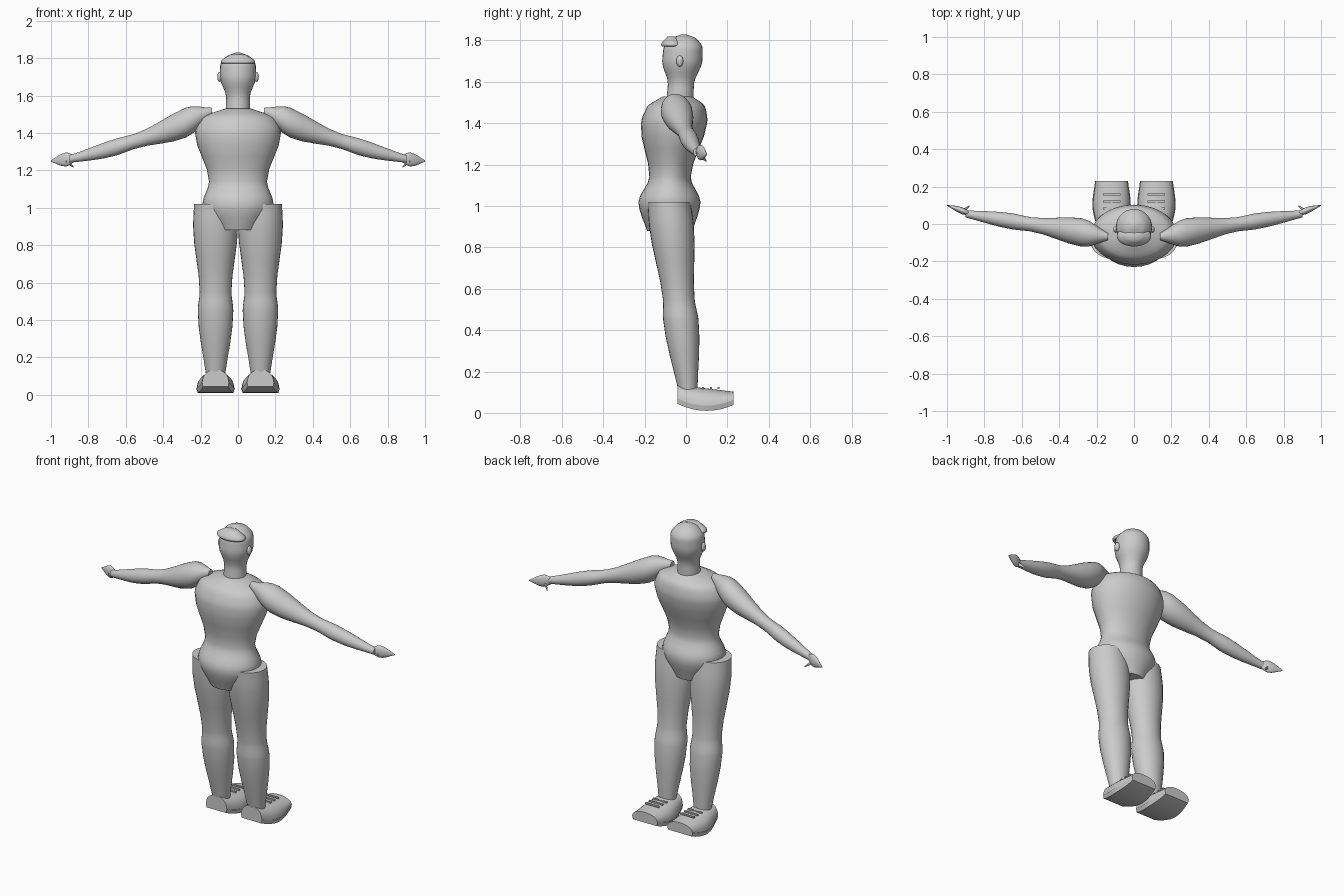
import bpy, bmesh, math
from mathutils import Matrix, Vector

cube = bpy.data.objects.get("Cube")
if cube:
    bpy.data.objects.remove(cube, do_unlink=True)

X, Y, Z = Matrix.Identity(3)
SHADE = (0.6, 0.6, 0.6, 1)
grey = bpy.data.materials.new("plain_grey")
grey.use_nodes = True
grey.diffuse_color = SHADE
grey.node_tree.nodes["Principled BSDF"].inputs["Base Color"].default_value = SHADE


def finish(name, bm, crease):
    """Turn the bmesh into a shaded object, keeping edges above the crease angle sharp."""
    bmesh.ops.recalc_face_normals(bm, faces=bm.faces)
    mesh = bpy.data.meshes.new(name)
    bm.to_mesh(mesh)
    bm.free()
    mesh.materials.append(grey)
    obj = bpy.data.objects.new(name, mesh)
    bpy.context.collection.objects.link(obj)
    bpy.ops.object.select_all(action='DESELECT')
    obj.select_set(True)
    bpy.context.view_layer.objects.active = obj
    bpy.ops.object.shade_smooth_by_angle(angle=math.radians(crease))


def skin(name, sections, crease=40):
    """Bridge equally long point rings and cap both ends."""
    bm = bmesh.new()
    rings = [[bm.verts.new(point) for point in section] for section in sections]
    for lower, upper in zip(rings, rings[1:]):
        for i in range(len(lower)):
            bm.faces.new((lower[i - 1], lower[i], upper[i], upper[i - 1]))
    bm.faces.new(rings[0])
    bm.faces.new(rings[-1])
    finish(name, bm, crease)


def primitive(name, create, location, scale, **options):
    bm = bmesh.new()
    placement = Matrix.LocRotScale(Vector(location), None, Vector(scale))
    create(bm, matrix=placement, **options)
    finish(name, bm, crease=40)


def slopes(places, values):
    """Tangents that follow the keys without overshooting them."""
    steps = [(values[i + 1] - values[i]) / (places[i + 1] - places[i])
             for i in range(len(places) - 1)]
    inner = [2 * a * b / (a + b) if a * b > 0 else 0 for a, b in zip(steps, steps[1:])]
    return [steps[0], *inner, steps[-1]]


def smooth(keys, steps=4):
    """Yield (place, first size, last size) along a smooth curve through the keys."""
    places, *columns = zip(*keys)
    tangents = [slopes(places, column) for column in columns]
    for i in range(len(places) - 1):
        span = places[i + 1] - places[i]
        last = i == len(places) - 2
        for step in range(steps + last):
            t = step / steps
            ease = t * t * (3 - 2 * t)
            sizes = [column[i] + (column[i + 1] - column[i]) * ease
                     + span * t * (1 - t) * ((1 - t) * slope[i] - t * slope[i + 1])
                     for column, slope in zip(columns, tangents)]
            yield places[i] + span * t, sizes[0], sizes[-1]


def tube(name, keys, path, wide=X, deep=Y, ratio=1, crease=50, sides=28):
    """Elliptical tube: the keys give its size, the path its centre line."""
    turns = [math.tau * i / sides for i in range(sides)]
    skin(name, [[Vector(path(place)) + wide * a * math.cos(turn) + deep * b * ratio * math.sin(turn)
                 for turn in turns] for place, a, b in smooth(keys)], crease)


# Torso from hips to collar: height, half width, half depth
torso = [(0.88, 0.11, 0.11), (1.02, 0.19, 0.15), (1.14, 0.155, 0.1),
         (1.4, 0.23, 0.16), (1.48, 0.2, 0.14), (1.53, 0.07, 0.07)]
tube("torso", torso, lambda z: (0, 0.14 * (z - 1) ** 2 - 0.08, z), crease=30)

# Head with neck, and the hair tuft over the forehead
head = [(1.52, 0.065), (1.59, 0.063), (1.7, 0.097), (1.76, 0.095), (1.81, 0.06), (1.83, 0.01)]
tube("head", head, lambda z: (0, 0.06 * z - 0.12, z), crease=60)
hair = [(1.77, 0.085), (1.78, 0.092), (1.82, 0.04)]
tube("hair", hair, lambda z: (0, -0.065, z), ratio=0.6)

# Limb sizes along their length
leg = [(1.02, 0.115), (0.9, 0.12), (0.55, 0.085), (0.45, 0.095), (0.1, 0.05)]
arm = [(0.14, 0.02), (0.28, 0.08), (0.55, 0.04), (0.65, 0.045), (0.9, 0.02)]
hand = [(0.88, 0.02), (0.92, 0.037), (1, 0.004)]
thumb = [(0.88, 0.004), (0.92, 0.014)]
shoe = [(-0.04, 0.07), (0.1, 0.1), (0.23, 0.085)]
FOOT_X = 0.12


def sole_base(y):
    return 0.01 + 1.7 * (y - 0.1) ** 2


def upper_section(x, y, width, sides=16):
    """Domed cross-section of the shoe, lower towards the toe."""
    base = sole_base(y) + 0.02
    height = 0.13 - 0.12 * y - base
    arc = [math.pi * i / sides for i in range(sides + 1)]
    return [(x + width * math.cos(a), y, base + height * max(math.sin(a), 0) ** 0.8) for a in arc]


def sole_section(x, y, width):
    base = sole_base(y)
    top = base + 0.025
    return [(x - width, y, top), (x + width, y, top),
            (x + 0.93 * width, y, base), (x - 0.93 * width, y, base)]


for label, side in (("left", 1), ("right", -1)):
    foot = side * FOOT_X
    tube(label + "_leg", leg, lambda z: (foot, 0.02 - 0.1 * z, z), ratio=0.9)
    # Arm, hand and thumb run outwards along x
    tube(label + "_arm", arm, lambda x: (side * x, 0.16 * x - 0.09, 1.58 - 0.49 * x + 0.15 * x * x),
         wide=Z, ratio=0.95)
    tube(label + "_hand", hand, lambda x: (side * x, 0.36 * x - 0.26, 1.35 - 0.1 * x),
         wide=Z, ratio=0.5)
    tube(label + "_thumb", thumb, lambda x: (side * x, 0.8 - 0.8 * x, 0.8 * x + 0.515), wide=Z)
    # Shoe upper, sole and laces
    skin(label + "_shoe", [upper_section(foot, y, width) for y, width, _ in smooth(shoe)])
    skin(label + "_sole", [sole_section(foot, y, width * 1.03) for y, width, _ in smooth(shoe)],
         crease=30)
    for row in range(3):
        primitive(f"{label}_lace_{row + 1}", bmesh.ops.create_cube,
                  (foot, 0.083 + 0.037 * row, 0.12), (0.094, 0.01, 0.008), size=1)
    primitive(label + "_ear", bmesh.ops.create_uvsphere, (side * 0.098, -0.03, 1.7),
              (0.013, 0.017, 0.027), radius=1, u_segments=20, v_segments=12)
